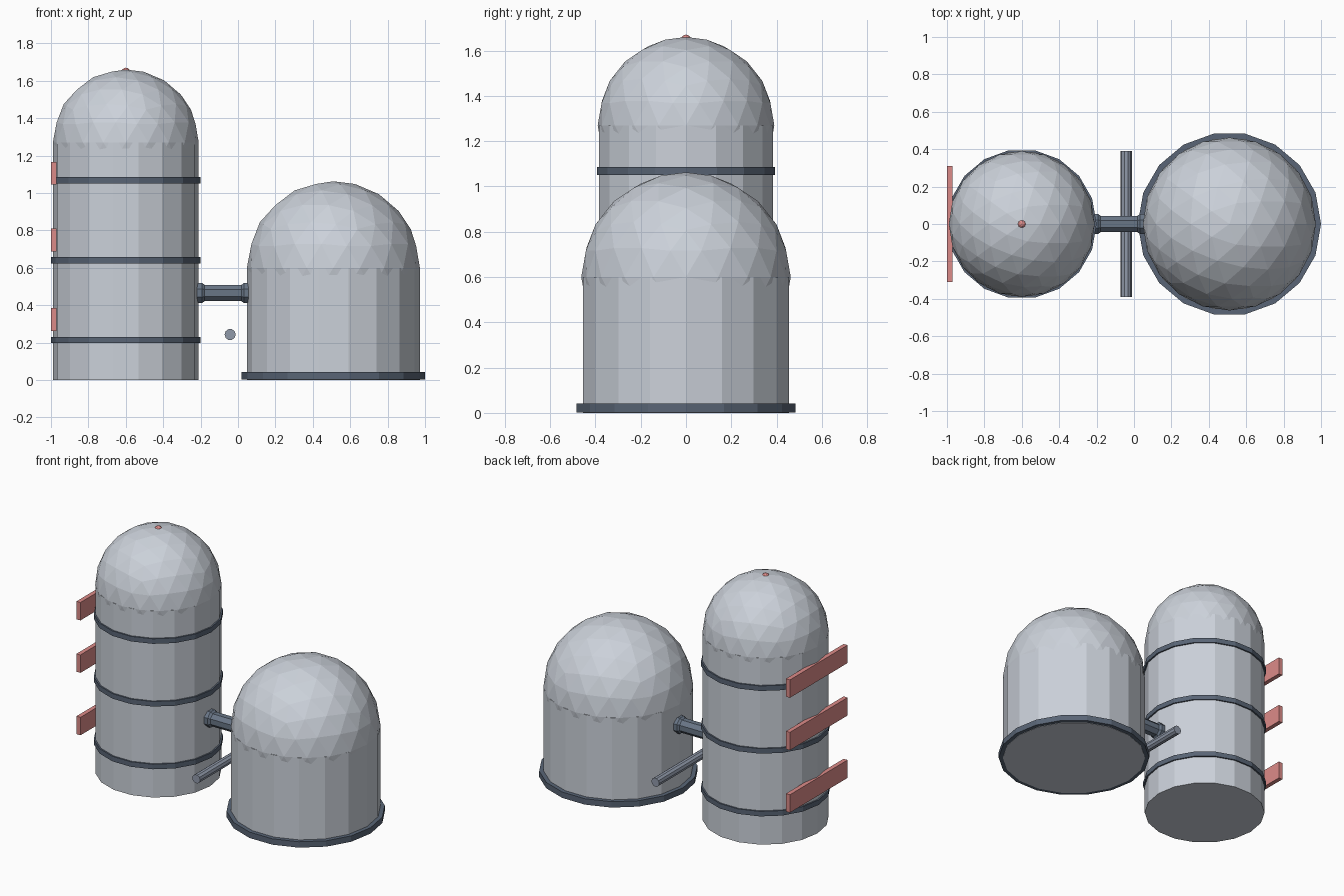
import bpy, bmesh
from math import pi, cos, sin

cube = bpy.data.objects.get("Cube")
if cube:
    bpy.data.objects.remove(cube, do_unlink=True)


def material(name, r, g, b):
    m = bpy.data.materials.new(name)
    m.use_nodes = True
    m.diffuse_color = (r, g, b, 1)
    m.node_tree.nodes["Principled BSDF"].inputs["Base Color"].default_value = (r, g, b, 1)
    return m


SHELL = material("pale grey shell", 0.60, 0.64, 0.70)
STEEL = material("dark blue steel", 0.10, 0.13, 0.18)
PIPE = material("slate pipe", 0.14, 0.18, 0.24)
ROD = material("grey rod", 0.28, 0.32, 0.40)
RED = material("soft red", 0.72, 0.26, 0.25)


def finish(name, bm, mat, location=(0, 0, 0), rotation=(0, 0, 0)):
    bmesh.ops.recalc_face_normals(bm, faces=bm.faces)
    mesh = bpy.data.meshes.new(name)
    bm.to_mesh(mesh)
    bm.free()
    mesh.materials.append(mat)
    ob = bpy.data.objects.new(name, mesh)
    ob.location, ob.rotation_euler = location, rotation
    bpy.context.collection.objects.link(ob)
    return ob


def lathe(name, profile, sides, mat, location=(0, 0, 0), rotation=(0, 0, 0), turn=0):
    """Faceted solid from (radius, height) rings, closed at both ends."""
    bm = bmesh.new()
    rings = []
    for r, z in profile:
        angles = [turn + 2 * pi * i / sides for i in range(sides)]
        rings.append([bm.verts.new((r * cos(a), r * sin(a), z)) for a in angles])
    for low, high in zip(rings, rings[1:]):
        for i in range(sides):
            j = (i + 1) % sides
            bm.faces.new((low[i], low[j], high[j], high[i]))
    bm.faces.new(rings[0])
    bm.faces.new(rings[-1])
    return finish(name, bm, mat, location, rotation)


def ball(name, radius, detail, mat, location):
    bm = bmesh.new()
    bmesh.ops.create_icosphere(bm, subdivisions=detail, radius=radius)
    return finish(name, bm, mat, location)


def box(name, size, mat, location):
    bm = bmesh.new()
    bmesh.ops.create_cube(bm, size=1)
    bmesh.ops.scale(bm, vec=size, verts=bm.verts)
    return finish(name, bm, mat, location)


def tank(name, x, radius, height):
    lathe(name + "_body", [(radius, 0), (radius, height)], 18, SHELL, (x, 0, 0))
    ball(name + "_dome", radius, 3, SHELL, (x, 0, height))


# Tall tank with hoops, side plates and a beacon
TALL_X = -0.6
tank("tall_tank", TALL_X, 0.39, 1.27)
for i, z in enumerate((0.214, 0.641, 1.068)):
    lathe(f"hoop_{i + 1}", [(0.4, -0.017), (0.4, 0.017)], 18, STEEL, (TALL_X, 0, z))
for i, z in enumerate((0.323, 0.748, 1.105)):
    box(f"side_plate_{i + 1}", (0.03, 0.62, 0.122), RED, (-0.985, 0, z))
ball("beacon", 0.023, 2, RED, (TALL_X, 0, 1.647))

# Wide tank on its base flange
WIDE_X = 0.51
tank("wide_tank", WIDE_X, 0.4625, 0.6)
lathe("base_flange", [(0.49, 0.002), (0.49, 0.042)], 18, STEEL, (WIDE_X, 0, 0))

# Connecting pipe with flared collars at both ends
half = [(0.058, 0.15), (0.058, 0.112), (0.047, 0.098)]
profile = [(r, -z) for r, z in half] + half[::-1]
lathe("connecting_pipe", profile, 8, PIPE, (-0.08, 0, 0.465), (0, pi / 2, 0), pi / 8)

# Loose cross rod between the tanks
lathe("cross_rod", [(0.03, -0.39), (0.03, 0.39)], 10, ROD, (-0.042, 0, 0.243), (pi / 2, 0, 0))
